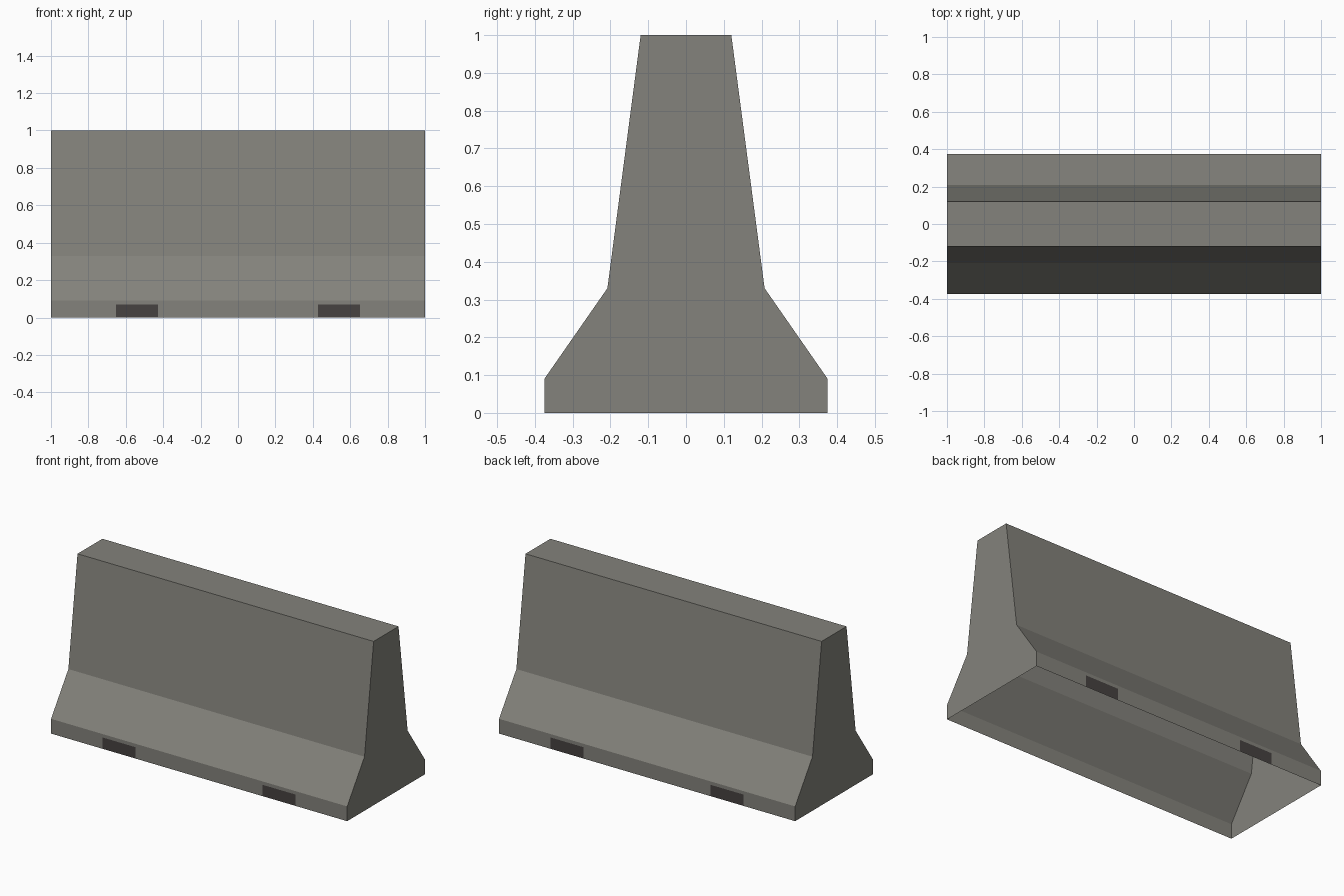
import bpy

if "Cube" in bpy.data.objects:
    bpy.data.objects.remove(bpy.data.objects["Cube"])


def material(name, rgb):
    m = bpy.data.materials.new(name)
    m.diffuse_color = (*rgb, 1)
    m.use_nodes = True
    m.node_tree.nodes["Principled BSDF"].inputs["Base Color"].default_value = m.diffuse_color
    return m


def mesh_object(name, verts, faces, mat):
    me = bpy.data.meshes.new(name)
    me.from_pydata(verts, [], faces)
    me.materials.append(mat)
    ob = bpy.data.objects.new(name, me)
    bpy.context.collection.objects.link(ob)
    return ob


concrete = material("concrete grey", (0.23, 0.225, 0.2))
dark = material("dark slot", (0.062, 0.054, 0.053))

# Barrier shell: mirrored profile swept along x, open underneath
half = [(0.375, 0), (0.375, 0.09), (0.208, 0.33), (0.12, 1)]
profile = half + [(-y, z) for y, z in reversed(half)]
n = len(profile)
verts = [(x, y, z) for x in (-1, 1) for y, z in profile]
faces = [(i, i + 1, n + i + 1, n + i) for i in range(n - 1)]
faces += [tuple(reversed(range(n))), tuple(range(n, 2 * n))]
mesh_object("barrier_body", verts, faces, concrete)

# Forklift slots: thin dark plates on both long sides
for side, label in ((-1, "front"), (1, "back")):
    for cx, end in ((-0.54, "left"), (0.54, "right")):
        y = side * 0.3765
        a, b = cx + side * 0.112, cx - side * 0.112
        mesh_object(f"{label}_{end}_slot",
                    [(a, y, 0.002), (b, y, 0.002), (b, y, 0.07), (a, y, 0.07)],
                    [(0, 1, 2, 3)], dark)
